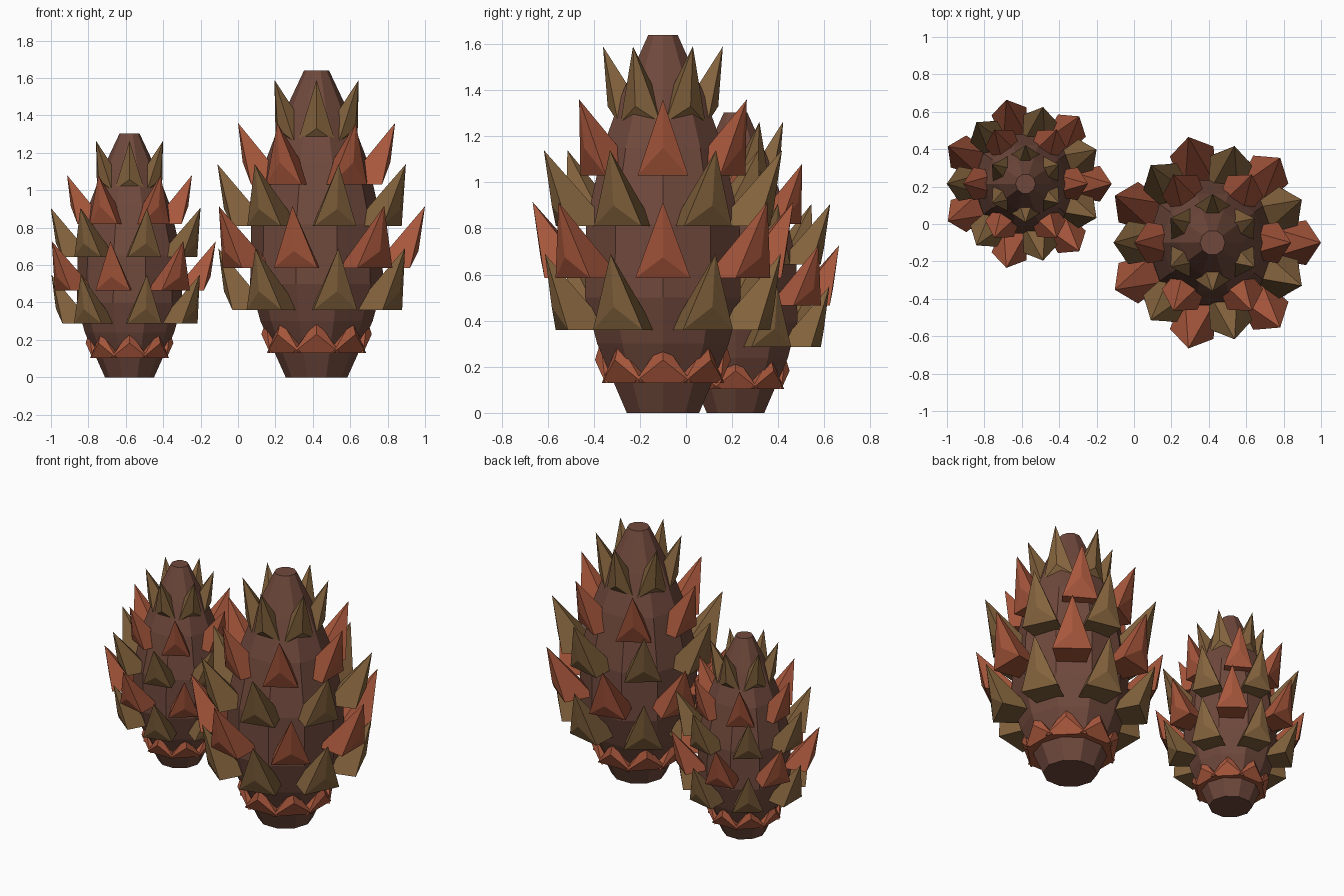
import bpy, bmesh
from math import cos, sin, pi
from mathutils import Matrix, Vector

if "Cube" in bpy.data.objects:
    bpy.data.objects.remove(bpy.data.objects["Cube"])


def material(name, rgb):
    mat = bpy.data.materials.new(name)
    mat.use_nodes = True
    mat.diffuse_color = (*rgb, 1)
    mat.node_tree.nodes["Principled BSDF"].inputs["Base Color"].default_value = (*rgb, 1)
    return mat


CORE = material("core brown", (0.16, 0.066, 0.045))
RUST = material("rust scale", (0.39, 0.095, 0.045))
TAN = material("tan scale", (0.23, 0.125, 0.047))


def finish(name, bm, mat, place):
    bmesh.ops.recalc_face_normals(bm, faces=bm.faces)
    mesh = bpy.data.meshes.new(name)
    bm.to_mesh(mesh)
    bm.free()
    mesh.materials.append(mat)
    obj = bpy.data.objects.new(name, mesh)
    obj.matrix_world = place
    bpy.context.collection.objects.link(obj)


# Faceted core, as radius and height of each ring
PROFILE = [(0.165, 0), (0.3, 0.3), (0.355, 0.5), (0.35, 0.82),
           (0.275, 1.15), (0.18, 1.4), (0.067, 1.64)]
SIDES = 10


def core(name, place):
    bm = bmesh.new()
    rings = []
    for r, z in PROFILE:
        rings.append([bm.verts.new((r * cos(2 * pi * i / SIDES),
                                    r * sin(2 * pi * i / SIDES), z)) for i in range(SIDES)])
    for low, high in zip(rings, rings[1:]):
        for i in range(SIDES):
            j = (i + 1) % SIDES
            bm.faces.new((low[i], low[j], high[j], high[i]))
    bm.faces.new(rings[0][::-1])
    bm.faces.new(rings[-1])
    finish(name, bm, CORE, place)


# Pointed scale: five-sided base whose outer corner is lifted into a notch
def add_scale(bm, angle, tip_r, corner_r, z, height, notch, half):
    back_r = max(corner_r - 0.2, 0.05)
    turn = Matrix.Rotation(angle, 3, "Z")

    def vert(x, y, h):
        return bm.verts.new(turn @ Vector((x, y, h)))

    tip = vert(tip_r, 0, z + height)
    base = [vert(corner_r + 0.045, 0, z + notch),
            vert(corner_r, half, z), vert(back_r, half * 0.7, z),
            vert(back_r, -half * 0.7, z), vert(corner_r, -half, z)]
    for i in range(5):
        bm.faces.new((base[i], base[(i + 1) % 5], tip))
    bm.faces.new((base[0], base[4], base[1]))
    bm.faces.new((base[1], base[4], base[3], base[2]))


# Tiers: name, colour, count, half-step turn, tip radius, corner radius, z, height, notch, half width
TIERS = [
    ("collar_scales", RUST, 8, 0, 0.27, 0.25, 0.13, 0.18, 0.1, 0.125),
    ("lowest_scales", TAN, 7, 1, 0.525, 0.45, 0.36, 0.33, 0.1, 0.12),
    ("lower_scales", RUST, 7, 0, 0.58, 0.5, 0.585, 0.33, 0.09, 0.12),
    ("middle_scales", TAN, 7, 1, 0.53, 0.45, 0.81, 0.33, 0.09, 0.115),
    ("upper_scales", RUST, 6, 0, 0.42, 0.35, 1.03, 0.33, 0.12, 0.11),
    ("top_scales", TAN, 6, 1, 0.26, 0.195, 1.26, 0.33, 0.07, 0.1),
]


def cone(prefix, x, y, size):
    place = Matrix.Translation((x, y, 0)) @ Matrix.Scale(size, 4)
    core(prefix + "_core", place)
    for name, mat, count, shift, *shape in TIERS:
        bm = bmesh.new()
        for i in range(count):
            add_scale(bm, (2 * i + shift) * pi / count, *shape)
        finish(prefix + "_" + name, bm, mat, place)


cone("large_cone", 0.42, -0.1, 1)
cone("small_cone", -0.58, 0.215, 0.795)
